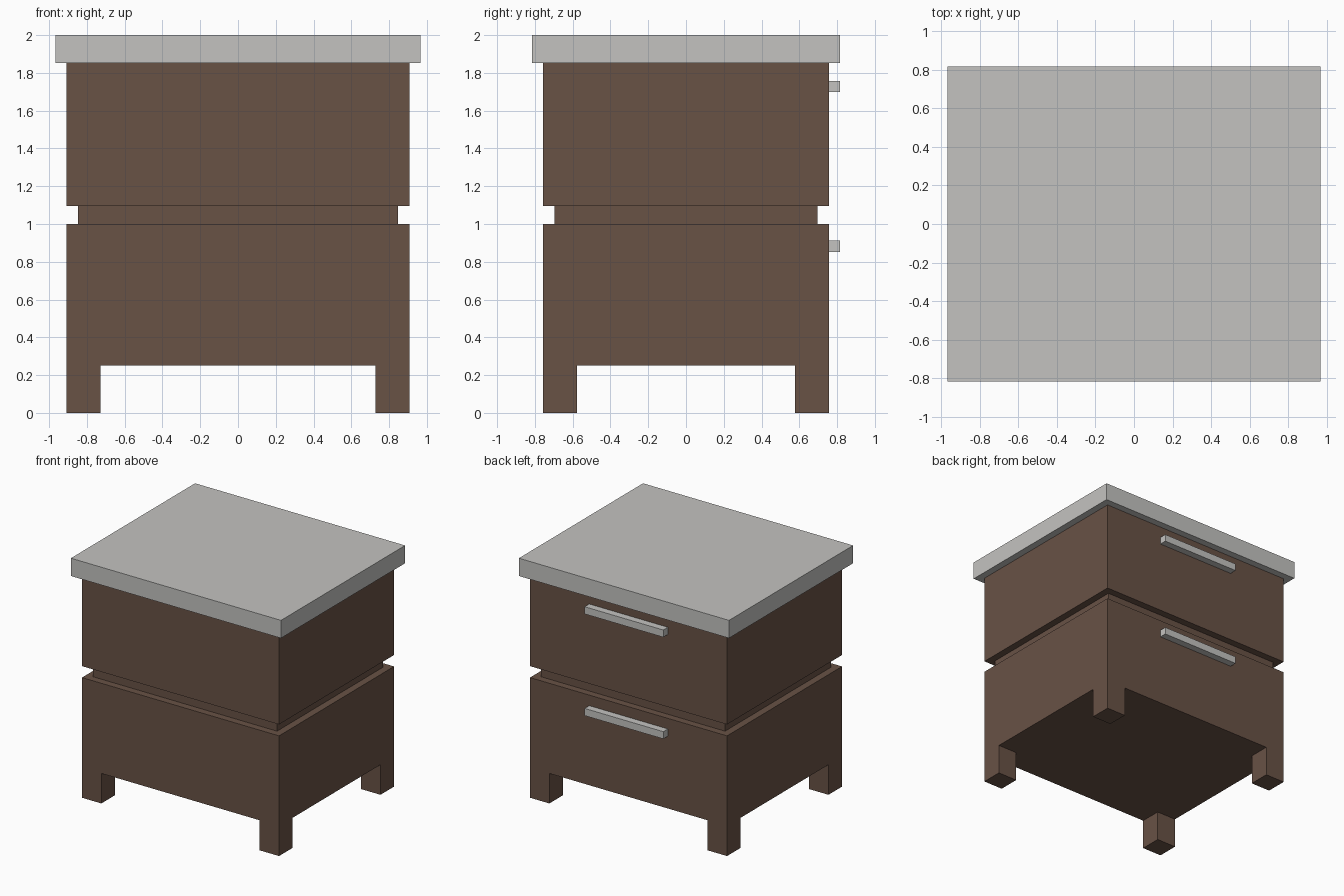
import bpy

if "Cube" in bpy.data.objects:
    bpy.data.objects.remove(bpy.data.objects["Cube"])


def material(name, colour):
    m = bpy.data.materials.new(name)
    m.diffuse_color = (*colour, 1)
    m.use_nodes = True
    m.node_tree.nodes["Principled BSDF"].inputs["Base Color"].default_value = m.diffuse_color
    return m


brown = material("brown wood", (0.140, 0.084, 0.060))
grey = material("light grey", (0.55, 0.545, 0.53))


def box(name, x, y, z, mat):
    """Box spanning the given (min, max) ranges."""
    bpy.ops.mesh.primitive_cube_add(size=1, location=[sum(r) / 2 for r in (x, y, z)])
    ob = bpy.context.object
    ob.name = name
    ob.scale = [r[1] - r[0] for r in (x, y, z)]
    bpy.ops.object.transform_apply(location=False, rotation=False, scale=True)
    ob.data.materials.append(mat)
    return ob


W, D = 0.907, 0.756      # body half width and half depth
LEG = 0.178              # leg thickness

# Drawer bodies with the recessed band between them
box("lower_drawer", (-W, W), (-D, D), (0.25, 1.0), brown)
box("recessed_band", (-W + 0.06, W - 0.06), (-D + 0.06, D - 0.06), (1.0, 1.095), brown)
box("upper_drawer", (-W, W), (-D, D), (1.095, 1.852), brown)

# Overhanging top slab
box("top_slab", (-W - 0.06, W + 0.06), (-D - 0.06, D + 0.06), (1.852, 2.0), grey)

# Corner legs
for sx, side in ((-1, "left"), (1, "right")):
    for sy, end in ((-1, "front"), (1, "back")):
        box(f"{end}_{side}_leg", sorted((sx * W, sx * (W - LEG))),
            sorted((sy * D, sy * (D - LEG))), (0, 0.25), brown)

# Bar handles on the +y face
for name, z in (("lower_handle", 0.852), ("upper_handle", 1.698)):
    box(name, (-0.362, 0.362), (D, D + 0.06), (z, z + 0.06), grey)
